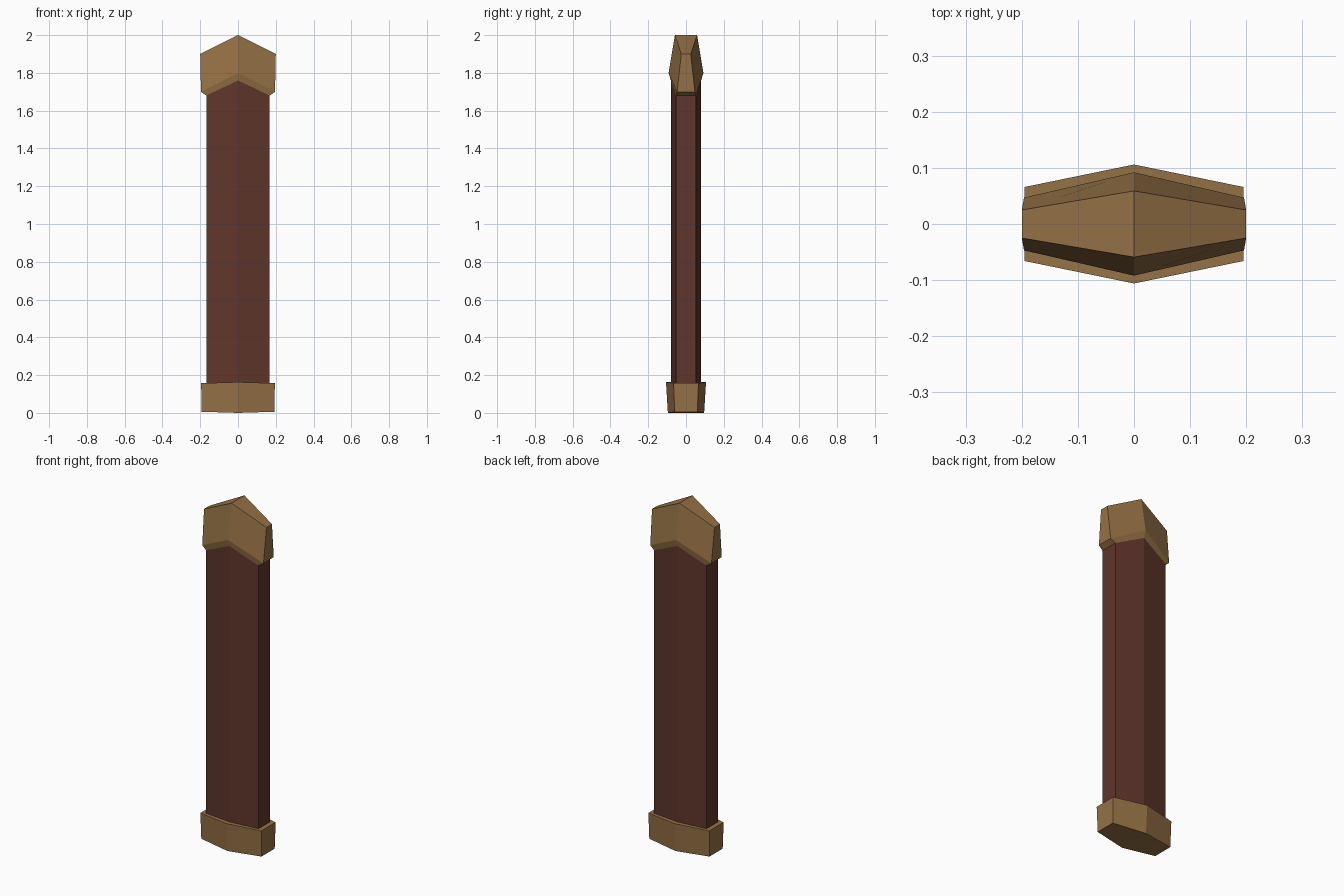
import bpy
import bmesh

if "Cube" in bpy.data.objects:
    bpy.data.objects.remove(bpy.data.objects["Cube"])


def material(name, colour):
    mat = bpy.data.materials.new(name)
    mat.diffuse_color = (*colour, 1)
    mat.use_nodes = True
    mat.node_tree.nodes["Principled BSDF"].inputs["Base Color"].default_value = mat.diffuse_color
    return mat


def hex_ring(half_x, y_mid, y_end, z_mid, z_end):
    """Flattened hexagon whose middle and ends may sit at different heights."""
    return [(0, -y_mid, z_mid), (half_x, -y_end, z_end), (half_x, y_end, z_end),
            (0, y_mid, z_mid), (-half_x, y_end, z_end), (-half_x, -y_end, z_end)]


def loft(name, rings, mat, cap_bottom=False, cap_top=False):
    """Skin hexagonal rings listed from bottom to top."""
    bm = bmesh.new()
    loops = [[bm.verts.new(co) for co in hex_ring(*r)] for r in rings]
    for low, high in zip(loops, loops[1:]):
        for i in range(6):
            j = (i + 1) % 6
            bm.faces.new((low[i], low[j], high[j], high[i]))
    for wanted, loop, flip in ((cap_bottom, loops[0], True), (cap_top, loops[-1], False)):
        if wanted:
            for ids in ((0, 1, 2, 3), (0, 3, 4, 5)):
                quad = [loop[i] for i in ids]
                bm.faces.new(quad[::-1] if flip else quad)
    mesh = bpy.data.meshes.new(name)
    bm.to_mesh(mesh)
    bm.free()
    mesh.materials.append(mat)
    obj = bpy.data.objects.new(name, mesh)
    bpy.context.collection.objects.link(obj)
    return obj


brass = material("brass", (0.30, 0.165, 0.060))
leather = material("leather", (0.115, 0.036, 0.024))

# Long leather body, ending in the pointed line of the tip fitting
loft("scabbard_body", [(0.168, 0.08, 0.052, 0.16, 0.155),
                       (0.168, 0.08, 0.052, 1.76, 1.68)], leather)

# Solid collar at the foot, with a narrow ledge meeting the body
loft("base_collar", [(0.193, 0.096, 0.060, 0.0, 0.006),
                     (0.195, 0.106, 0.066, 0.163, 0.157),
                     (0.168, 0.08, 0.052, 0.163, 0.157)], brass, cap_bottom=True)

# Pointed fitting at the top, bevelled back to the body underneath
loft("tip_fitting", [(0.168, 0.08, 0.052, 1.76, 1.68),
                     (0.196, 0.092, 0.047, 1.80, 1.70),
                     (0.20, 0.059, 0.025, 2.0, 1.90)], brass, cap_top=True)
